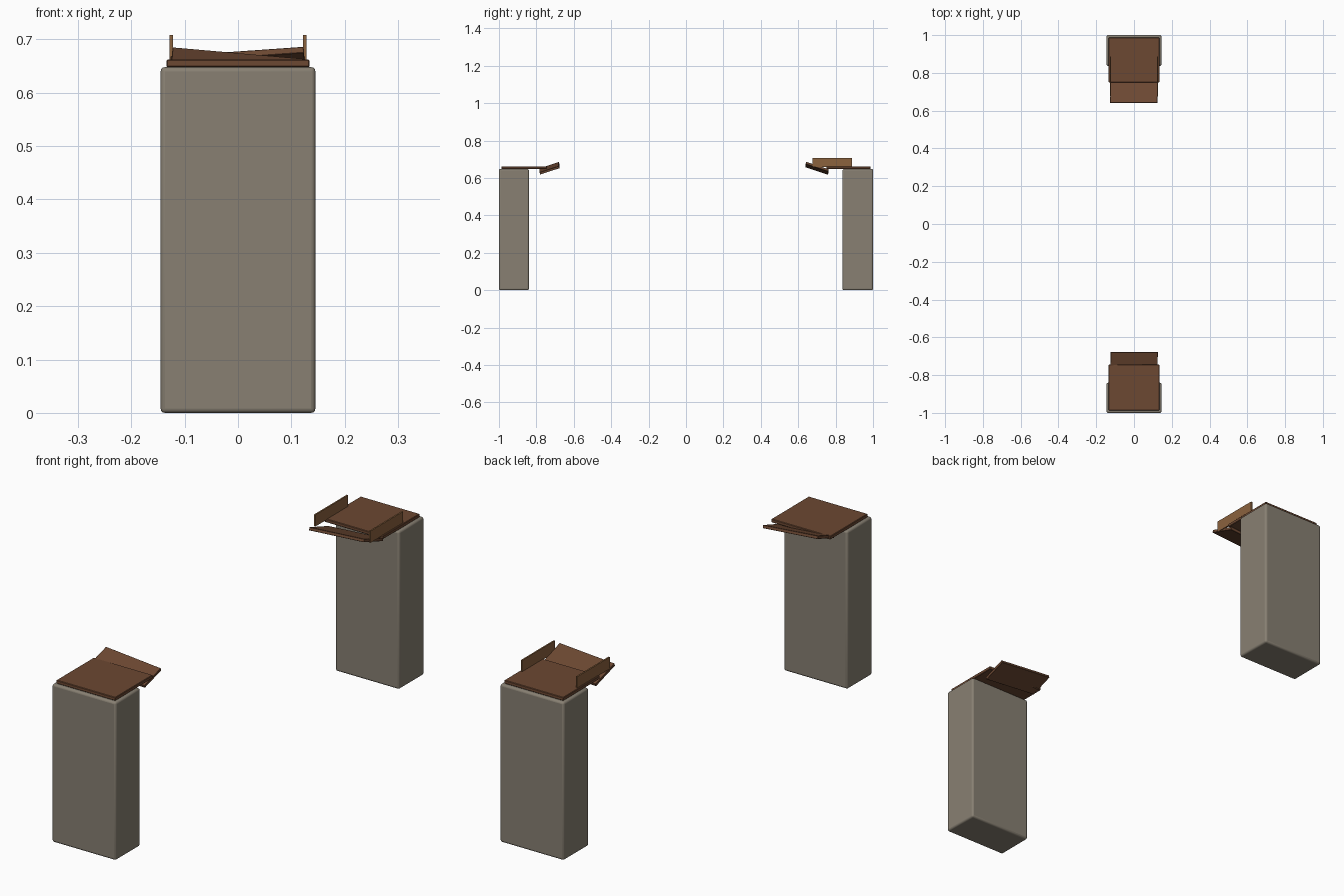
import bpy
from math import radians
from mathutils import Vector

default = bpy.data.objects.get("Cube")
if default:
    bpy.data.objects.remove(default, do_unlink=True)


def material(name, rgb):
    mat = bpy.data.materials.new(name)
    mat.use_nodes = True
    mat.diffuse_color = (*rgb, 1)
    bsdf = next(n for n in mat.node_tree.nodes if n.type == 'BSDF_PRINCIPLED')
    bsdf.inputs["Base Color"].default_value = (*rgb, 1)
    return mat


stone = material("grey stone", (0.246, 0.216, 0.170))
deck_wood = material("dark brown wood", (0.150, 0.065, 0.032))
rail_wood = material("light brown wood", (0.258, 0.122, 0.048))


def block(name, low, high, mat, bevel, segments=1, tilt=(0, 0)):
    """Bevelled box between two corners, tilted about x and y at its centre."""
    low, high = Vector(low), Vector(high)
    bpy.ops.mesh.primitive_cube_add(size=1, location=(low + high) / 2)
    obj = bpy.context.object
    obj.name = name
    obj.scale = high - low
    bpy.ops.object.transform_apply(location=False, rotation=False, scale=True)
    obj.rotation_euler = (radians(tilt[0]), radians(tilt[1]), 0)
    obj.data.materials.append(mat)
    if bevel:
        mod = obj.modifiers.new("edge bevel", 'BEVEL')
        mod.width = bevel
        mod.segments = segments
    if segments > 1:
        bpy.ops.object.shade_smooth_by_angle()
    return obj


# Stone piers at both ends
block("front_pier", (-0.145, -1, 0), (0.145, -0.84, 0.648), stone, 0.008, 3)
block("back_pier", (-0.145, 0.837, 0), (0.145, 1, 0.648), stone, 0.008, 3)

# Level deck slabs resting on the piers
block("front_deck", (-0.134, -0.987, 0.648), (0.134, -0.744, 0.662), deck_wood, 0.002)
block("back_deck", (-0.134, 0.75, 0.648), (0.134, 0.987, 0.662), deck_wood, 0.002)

# Broken deck pieces hanging at the gap
block("front_broken_deck", (-0.125, -0.784, 0.646), (0.125, -0.676, 0.658),
      deck_wood, 0.001, tilt=(18, 5))
block("back_broken_deck", (-0.125, 0.638, 0.646), (0.125, 0.764, 0.658),
      deck_wood, 0.001, tilt=(-18.5, -4))

# Side rails left standing on the back deck
for side, x in (("left", 0.125), ("right", -0.125)):
    block(side + "_rail", (x - 0.003, 0.676, 0.66), (x + 0.003, 0.888, 0.708), rail_wood, 0)
